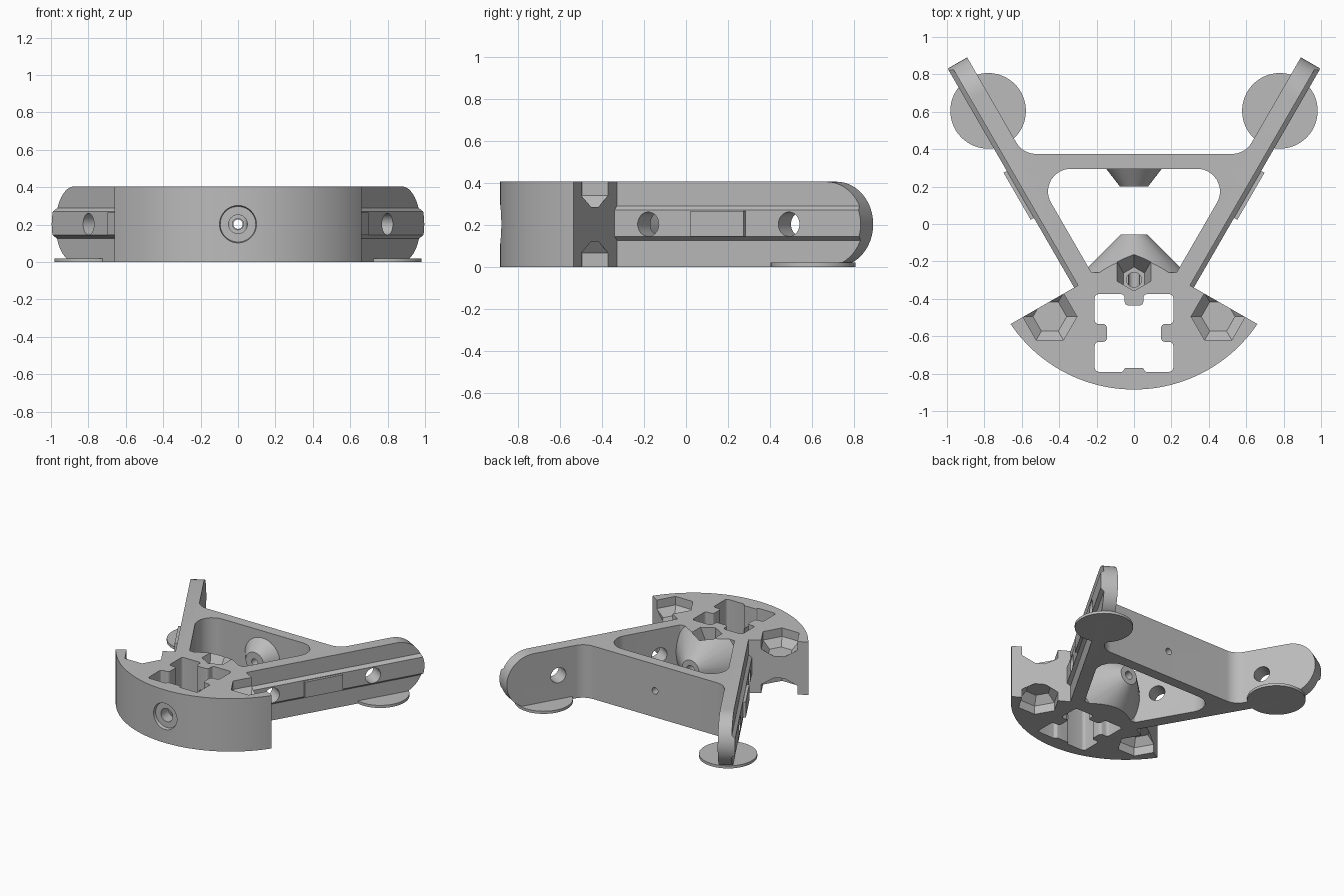
import bpy, bmesh, math
from mathutils import Vector

cube = bpy.data.objects.get("Cube")
if cube:
    bpy.data.objects.remove(cube, do_unlink=True)

H = 0.405            # overall height
MID = H / 2
LENGTH = 1.352       # arm length from the notch face
FACE = -0.024        # arm side face, measured outwards from the rail face
INNER = -0.12        # arm inner face
C, S = math.cos(math.pi / 3), math.sin(math.pi / 3)
ROOT = Vector((0.32, -0.34))

grey = bpy.data.materials.new("plain grey")
grey.use_nodes = True
grey.diffuse_color = (0.5, 0.5, 0.5, 1)
grey.node_tree.nodes["Principled BSDF"].inputs["Base Color"].default_value = (0.5, 0.5, 0.5, 1)


def loft(name, rings):
    """Closed solid through rings of 3D points."""
    bm = bmesh.new()
    loops = [[bm.verts.new(p) for p in ring] for ring in rings]
    bm.faces.new(loops[0])
    bm.faces.new(loops[-1])
    for low, high in zip(loops, loops[1:]):
        for i in range(len(low)):
            j = (i + 1) % len(low)
            bm.faces.new((low[i], low[j], high[j], high[i]))
    bmesh.ops.recalc_face_normals(bm, faces=bm.faces)
    mesh = bpy.data.meshes.new(name)
    bm.to_mesh(mesh)
    bm.free()
    mesh.materials.append(grey)
    obj = bpy.data.objects.new(name, mesh)
    bpy.context.collection.objects.link(obj)
    return obj


def prism(name, pts, z0, z1):
    return loft(name, [[(x, y, z) for x, y in pts] for z in (z0, z1)])


def circle(r, n=48, turn=0.0):
    return [(r * math.cos(turn + math.tau * i / n), r * math.sin(turn + math.tau * i / n))
            for i in range(n)]


def lathe_y(name, stations):
    """Round solid along y at mid height from (y, radius) stations."""
    return loft(name, [[(a, y, MID + b) for a, b in circle(r)] for y, r in stations])


def arm(side, s, n, z):
    """Arm coordinates (along, outwards, up) to world."""
    return (side * (ROOT.x + C * s + S * n), ROOT.y + S * s - C * n, z)


def inner_at(y):
    """Point on the arm's inner line at a given y."""
    return arm(1, (y - ROOT.y + C * INNER) / S, INNER, 0)[:2]


def rounded(corners, steps=10):
    """Polygon with filleted corners given as (x, y, radius)."""
    out = []
    for i, (x, y, r) in enumerate(corners):
        p = Vector((x, y))
        if not r:
            out.append((x, y))
            continue
        a = (Vector(corners[i - 1][:2]) - p).normalized()
        b = (Vector(corners[(i + 1) % len(corners)][:2]) - p).normalized()
        half = a.angle(b) / 2
        centre = p + (a + b).normalized() * r / math.sin(half)
        va = p + a * r / math.tan(half) - centre
        vb = p + b * r / math.tan(half) - centre
        for k in range(steps + 1):
            v = va.lerp(vb, k / steps).normalized() * r
            out.append(tuple(centre + v))
    return out


def mirrored(half):
    return half + [(-p[0], *p[1:]) for p in reversed(half)]


def combine(target, tool, operation):
    mod = target.modifiers.new("shape", "BOOLEAN")
    mod.object, mod.operation, mod.solver = tool, operation, "EXACT"
    tool.hide_render = True
    with bpy.context.temp_override(object=target, active_object=target):
        bpy.ops.object.modifier_apply(modifier=mod.name)
    bpy.data.objects.remove(tool, do_unlink=True)


# Frame outline: curved front, notches, two arms and the back crossbar
radius, arc_y = 0.797, -0.088
sweep = math.atan2(0.66, 0.447)
half = [(radius * math.sin(sweep * k / 24), arc_y - radius * math.cos(sweep * k / 24), 0)
        for k in range(1, 25)]
half += [(*arm(1, s, n, 0)[:2], 0) for s, n in ((0, FACE), (LENGTH, FACE), (LENGTH, INNER))]
half += [(*inner_at(0.375), 0.12)]
frame = prism("frame", rounded([(0, arc_y - radius, 0)] + mirrored(half)), -0.1, H + 0.1)

# Triangular window
window = mirrored([(*inner_at(-0.26), 0.012), (*inner_at(0.295), 0.12)])
combine(frame, prism("window_cut", rounded(window), -0.2, H + 0.2), "DIFFERENCE")

# Conical bosses facing each other across the window, trimmed to height
combine(frame, lathe_y("hub_boss", [(-0.27, 0.285), (-0.055, 0.07)]), "UNION")
combine(frame, lathe_y("bar_boss", [(0.31, 0.16), (0.2, 0.075)]), "UNION")
slab = prism("slab", [(-2, -2), (2, -2), (2, 2), (-2, 2)], 0, H)
combine(frame, slab, "INTERSECT")

# Cross-shaped slot
slot = mirrored([(0.05, -0.77, 0.008), (0.06, -0.79, 0.008), (0.21, -0.79, 0.02),
                 (0.21, -0.63, 0.02), (0.145, -0.63, 0.02), (0.145, -0.535, 0.02),
                 (0.21, -0.535, 0.02), (0.21, -0.375, 0.02), (0.05, -0.375, 0.02),
                 (0.05, -0.435, 0.02)])
combine(frame, prism("slot_cut", rounded(slot, 4), -0.1, H + 0.1), "DIFFERENCE")

for side in (1, -1):
    # Raised side rail with bevelled edges
    rail = [(FACE - 0.03, 0.125), (FACE, 0.125), (0, 0.145), (0, 0.27),
            (FACE, 0.29), (FACE - 0.03, 0.29)]
    combine(frame, loft("rail", [[arm(side, s, n, z) for n, z in rail]
                                 for s in (0, LENGTH)]), "UNION")

    # Rounded arm end
    start, far = LENGTH - MID, LENGTH + 0.1
    tip = [(start, H + 0.1), (far, H + 0.1), (far, -0.1), (start, -0.1)]
    tip += [(start + MID * math.sin(math.pi * k / 24), MID - MID * math.cos(math.pi * k / 24))
            for k in range(25)]
    combine(frame, loft("tip_cut", [[arm(side, s, n, z) for s, z in tip]
                                    for n in (-0.25, 0.1)]), "DIFFERENCE")

    # Cross holes through the arm
    for s in (0.185, 0.958):
        combine(frame, loft("arm_hole", [[arm(side, s + a, n, MID + b) for a, b in circle(0.058)]
                                         for n in (-0.2, 0.05)]), "DIFFERENCE")

    # Hexagonal pockets, top and bottom, opening into the notch
    for flip in (False, True):
        rings = []
        for z, r in ((H + 0.05, 0.145), (0.34, 0.145), (0.285, 0.09)):
            rings.append([(side * (0.45 + a), -0.495 + b, H - z if flip else z)
                          for a, b in circle(r, 6)])
        combine(frame, loft("pocket", rings), "DIFFERENCE")

# Slanted hexagonal pocket and its hole on the hub
rings = [[(a, y + b, z) for a, b in circle(r, 6, math.pi / 6)]
         for z, y, r in ((H + 0.02, -0.245, 0.112), (0.285, -0.295, 0.065))]
combine(frame, loft("hub_pocket", rings), "DIFFERENCE")
combine(frame, prism("hub_hole", [(a, b - 0.298) for a, b in circle(0.04, 32)],
                     MID, 0.32), "DIFFERENCE")

# Bores along the centre line, with a shallow recess at the front
for name, stations in (("hub_bore", [(-0.46, 0.03), (0, 0.03)]),
                       ("bar_bore", [(0.1, 0.025), (0.45, 0.025)]),
                       ("front_bore", [(-0.95, 0.05), (-0.73, 0.05)]),
                       ("front_recess", [(-0.91, 0.105), (-0.86, 0.095)])):
    combine(frame, lathe_y(name, stations), "DIFFERENCE")

parts = [frame]
for side, label in ((1, "left"), (-1, "right")):
    # Round foot pads under the arms
    parts.append(prism(label + "_foot_pad", [(side * 0.78 + a, 0.605 + b)
                                             for a, b in circle(0.202, 64)], 0, 0.02))
    # Thin grip plate on the rail
    plate = [(0.43, -0.01), (0.43, 0.02), (0.72, 0.02), (0.72, -0.01)]
    parts.append(loft(label + "_grip_plate", [[arm(side, s, n, z) for s, n in plate]
                                              for z in (0.145, 0.265)]))

bpy.ops.object.select_all(action="DESELECT")
for obj in parts:
    obj.select_set(True)
bpy.context.view_layer.objects.active = frame
bpy.ops.object.shade_smooth_by_angle(angle=math.radians(25))
